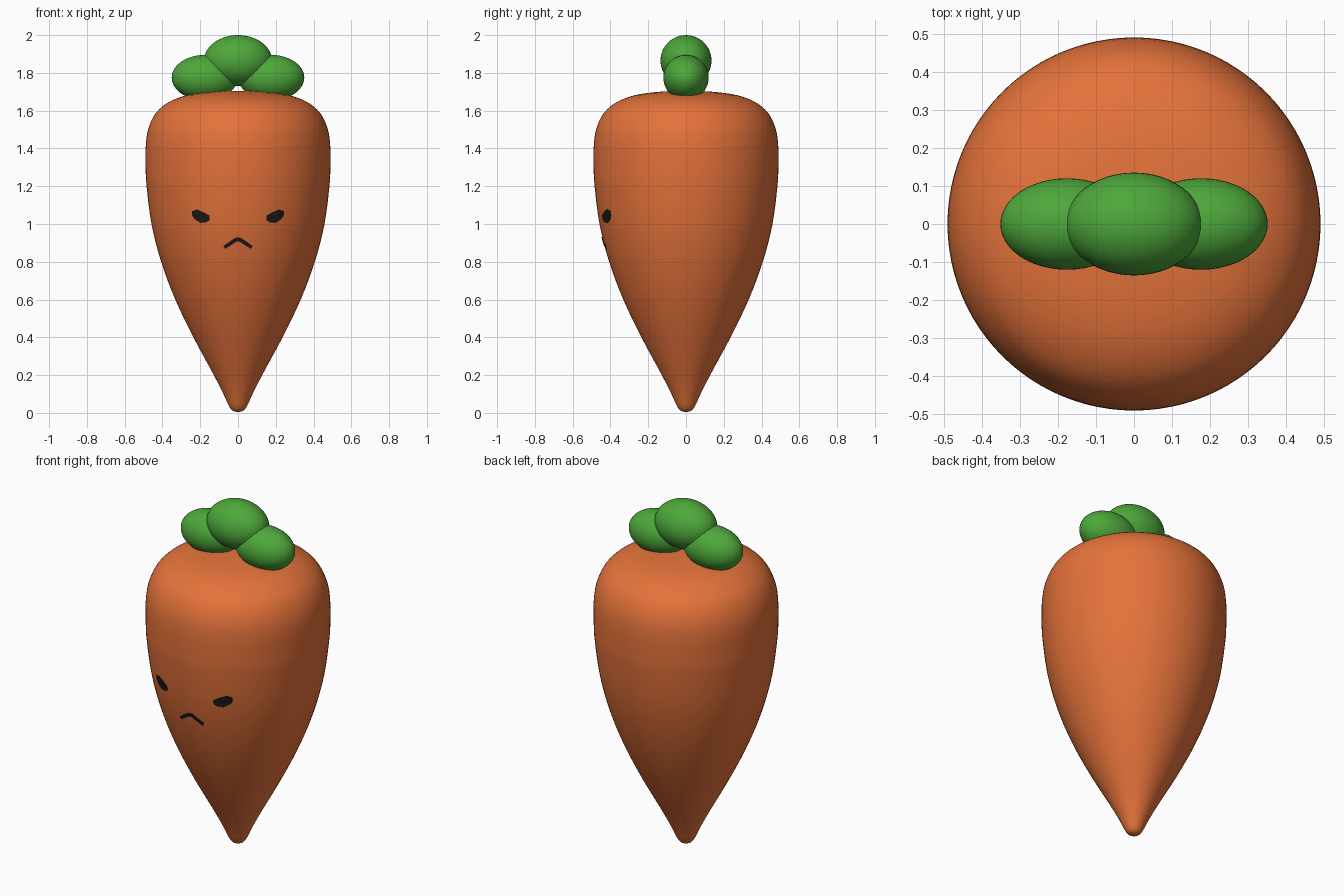
import bpy, bmesh, math
from mathutils import Vector

if "Cube" in bpy.data.objects:
    bpy.data.objects.remove(bpy.data.objects["Cube"])


def material(name, rgb):
    m = bpy.data.materials.new(name)
    m.diffuse_color = (*rgb, 1)
    m.use_nodes = True
    m.node_tree.nodes["Principled BSDF"].inputs["Base Color"].default_value = m.diffuse_color
    return m


ORANGE = material("carrot orange", (0.78, 0.17, 0.043))
GREEN = material("leaf green", (0.075, 0.39, 0.043))
BLACK = material("face black", (0.01, 0.01, 0.011))


def add_object(name, bm, mat, smooth=True):
    bmesh.ops.recalc_face_normals(bm, faces=bm.faces)
    me = bpy.data.meshes.new(name)
    bm.to_mesh(me)
    bm.free()
    me.materials.append(mat)
    for p in me.polygons:
        p.use_smooth = smooth
    ob = bpy.data.objects.new(name, me)
    bpy.context.collection.objects.link(ob)
    return ob


# Root profile (radius, height), smoothed with a Catmull-Rom curve
KEYS = [(0, 0.005), (0.03, 0.013), (0.05, 0.04), (0.075, 0.095), (0.128, 0.2),
        (0.236, 0.4), (0.332, 0.6), (0.407, 0.8), (0.458, 1.0), (0.484, 1.2),
        (0.489, 1.3), (0.488, 1.42), (0.473, 1.51), (0.433, 1.59),
        (0.365, 1.646), (0.27, 1.682), (0.14, 1.7), (0, 1.705)]


def smooth_profile(keys, steps=4):
    p = [Vector(k) for k in keys]
    p = [Vector((-p[1].x, p[1].y))] + p + [Vector((-p[-2].x, p[-2].y))]
    out = []
    for a, b, c, d in zip(p, p[1:], p[2:], p[3:]):
        for i in range(steps):
            t = i / steps
            out.append(0.5 * (2 * b + (c - a) * t + (2 * a - 5 * b + 4 * c - d) * t**2
                              + (3 * b - a - 3 * c + d) * t**3))
    return out + [p[-2]]


PROFILE = smooth_profile(KEYS)


def radius_at(z):
    for a, b in zip(PROFILE, PROFILE[1:]):
        if a.y <= z <= b.y:
            return a.x + (b.x - a.x) * (z - a.y) / (b.y - a.y)
    return 0


# Carrot root
bm = bmesh.new()
verts = [bm.verts.new((r, 0, z)) for r, z in PROFILE]
edges = [bm.edges.new(pair) for pair in zip(verts, verts[1:])]
bmesh.ops.spin(bm, geom=verts + edges, cent=(0, 0, 0), axis=(0, 0, 1),
               angle=2 * math.pi, steps=96)
bmesh.ops.remove_doubles(bm, verts=bm.verts, dist=0.0005)
add_object("carrot_root", bm, ORANGE)


# Leaf lobes
def leaf(name, centre, radii):
    bm = bmesh.new()
    bmesh.ops.create_uvsphere(bm, u_segments=48, v_segments=24, radius=1)
    bmesh.ops.scale(bm, vec=radii, verts=bm.verts)
    bmesh.ops.translate(bm, vec=centre, verts=bm.verts)
    add_object(name, bm, GREEN)


leaf("leaf_middle", (0, 0, 1.865), (0.18, 0.135, 0.135))
for side, label in ((-1, "left"), (1, "right")):
    leaf("leaf_" + label, (side * 0.176, 0, 1.775), (0.175, 0.12, 0.12))


# Face details: thin plates wrapped on the root's front
def plate(name, polygons):
    bm = bmesh.new()
    for poly in polygons:
        bm.faces.new([bm.verts.new((x, 0, z)) for x, z in poly])
    bmesh.ops.remove_doubles(bm, verts=bm.verts, dist=0.0005)
    bmesh.ops.poke(bm, faces=bm.faces)
    bmesh.ops.subdivide_edges(bm, edges=bm.edges, cuts=2, use_grid_fill=True)
    ext = bmesh.ops.extrude_face_region(bm, geom=list(bm.faces), use_keep_orig=True)
    front = {v for v in ext["geom"] if isinstance(v, bmesh.types.BMVert)}
    for v in bm.verts:
        r = radius_at(v.co.z) + (0.004 if v in front else -0.004)
        v.co.y = -math.sqrt(r * r - v.co.x**2)
    add_object(name, bm, BLACK, smooth=False)


EYE = [(0.243, 1.068), (0.217, 1.077), (0.182, 1.062), (0.150, 1.044),
       (0.150, 1.020), (0.170, 1.008), (0.200, 1.006), (0.230, 1.026), (0.243, 1.046)]
for side, label in ((-1, "left"), (1, "right")):
    plate("eye_" + label, [[(side * x, z) for x, z in EYE]])

plate("mouth", [[(0, 0.93), (s * 0.018, 0.925), (s * 0.077, 0.884), (s * 0.068, 0.868),
                 (s * 0.01, 0.906), (0, 0.908)] for s in (-1, 1)])
